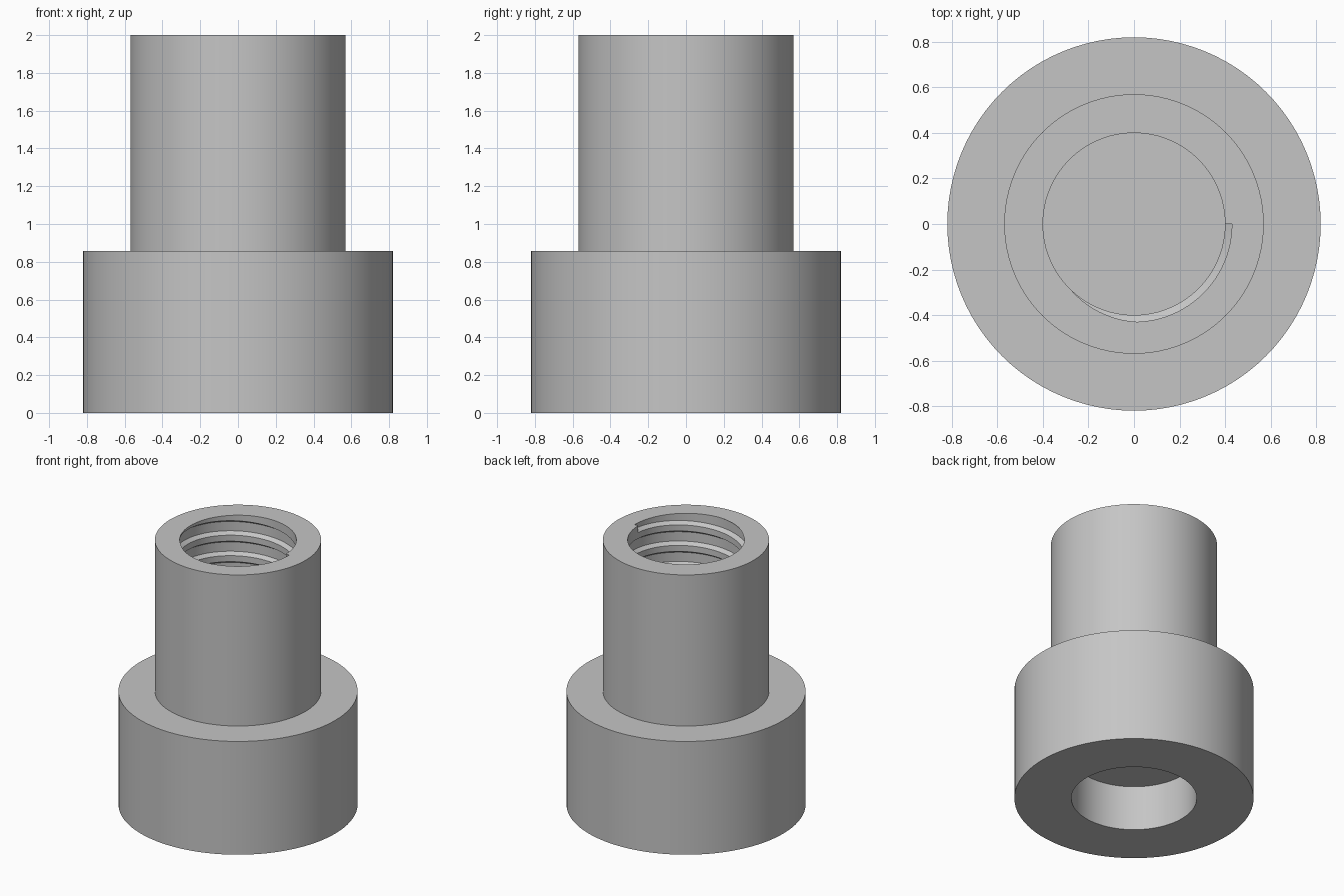
import bpy, bmesh, math

cube = bpy.data.objects.get("Cube")
if cube:
    bpy.data.objects.remove(cube, do_unlink=True)

SEG = 96          # sides of every round surface
PITCH = 0.155     # thread rise per turn
TURNS = 6

grey = bpy.data.materials.new("plain grey")
grey.use_nodes = True
GREY = (0.56, 0.56, 0.56, 1)
grey.diffuse_color = GREY
grey.node_tree.nodes["Principled BSDF"].inputs["Base Color"].default_value = GREY


def make_object(name, bm):
    bmesh.ops.recalc_face_normals(bm, faces=bm.faces)
    mesh = bpy.data.meshes.new(name)
    bm.to_mesh(mesh)
    bm.free()
    mesh.materials.append(grey)
    obj = bpy.data.objects.new(name, mesh)
    bpy.context.collection.objects.link(obj)
    return obj


def ring(bm, r, z):
    return [bm.verts.new((r * math.cos(a), r * math.sin(a), z))
            for a in (math.tau * i / SEG for i in range(SEG))]


def bridge(bm, a, b):
    n = len(a)
    for i in range(n):
        j = (i + 1) % n
        bm.faces.new((a[i], a[j], b[j], b[i]))


# Stepped sleeve: closed lathe profile from the pocket ceiling to the bore floor
profile = [(0.43, 0.34), (0.43, 0), (0.82, 0), (0.82, 0.857),
           (0.57, 0.857), (0.57, 2), (0.40, 2), (0.40, 0.86)]
bm = bmesh.new()
rings = [ring(bm, r, z) for r, z in profile]
for lower, upper in zip(rings, rings[1:]):
    bridge(bm, lower, upper)
bm.faces.new(rings[0])
bm.faces.new(rings[-1])
sleeve = make_object("threaded_sleeve", bm)

# Helical cutter with a trapezoid section, ending above the rim
section = [(0.38, -0.123), (0.43, -0.09), (0.43, -0.02), (0.38, 0.013)]
top = 2.058
bm = bmesh.new()
loops = []
for i in range(TURNS * SEG + 1):
    a = math.tau * i / SEG
    z = top - PITCH * TURNS + PITCH * i / SEG
    loops.append([bm.verts.new((r * math.cos(a), r * math.sin(a), z + dz))
                  for r, dz in section])
for a, b in zip(loops, loops[1:]):
    bridge(bm, a, b)
bm.faces.new(loops[0])
bm.faces.new(loops[-1])
bmesh.ops.triangulate(bm, faces=bm.faces)
cutter = make_object("thread_cutter", bm)
cutter.hide_render = True

# Cut the internal thread and keep the result as plain mesh
cut = sleeve.modifiers.new("internal_thread", 'BOOLEAN')
cut.operation = 'DIFFERENCE'
cut.solver = 'EXACT'
cut.object = cutter
bpy.context.view_layer.update()
graph = bpy.context.evaluated_depsgraph_get()
result = bpy.data.meshes.new_from_object(sleeve.evaluated_get(graph))
sleeve.modifiers.clear()
sleeve.data = result
bpy.data.objects.remove(cutter, do_unlink=True)

# Smooth round walls, crisp rims
bpy.ops.object.select_all(action='DESELECT')
sleeve.select_set(True)
bpy.context.view_layer.objects.active = sleeve
bpy.ops.object.shade_smooth_by_angle(angle=math.radians(25))
